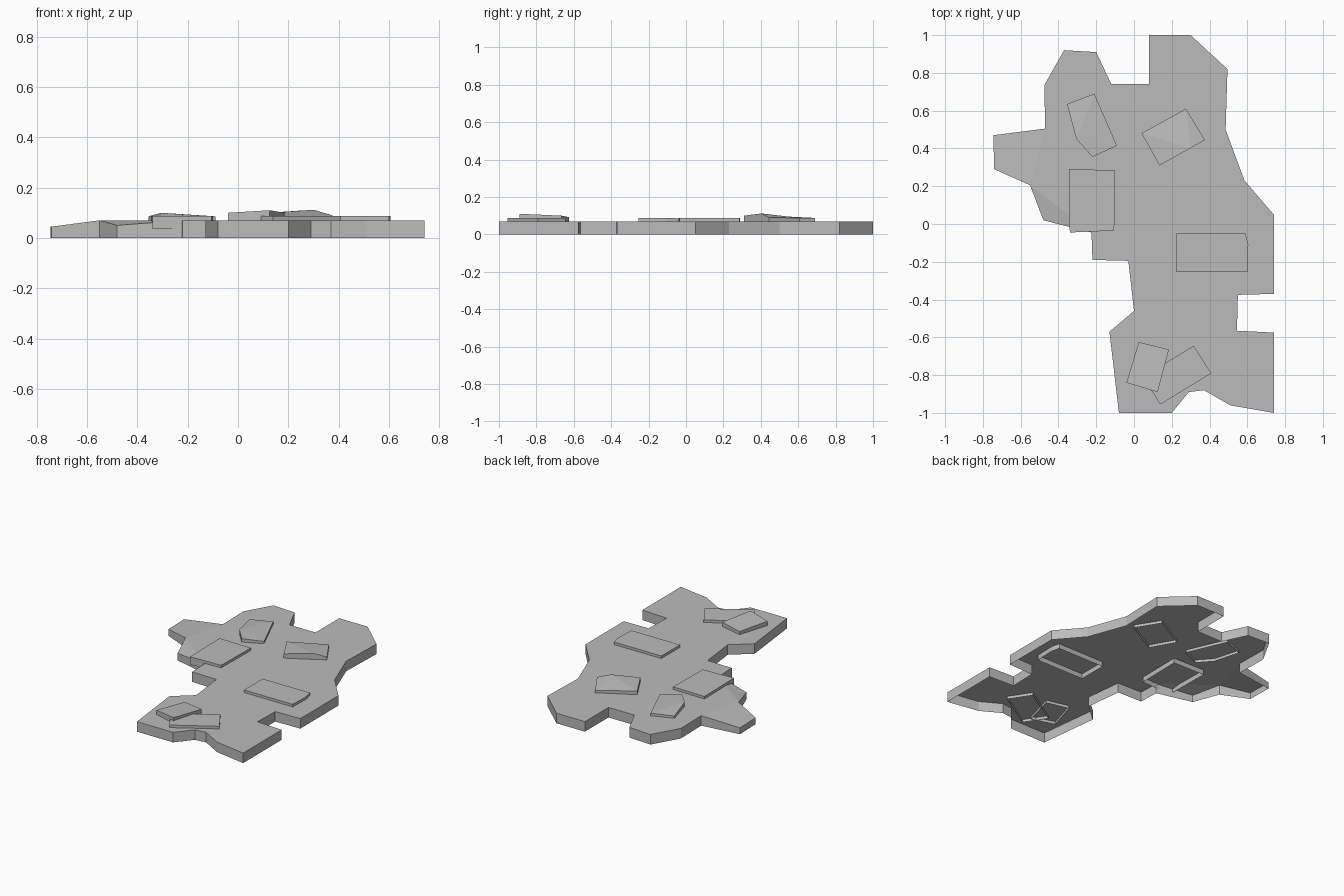
import bpy
import bmesh

default_cube = bpy.data.objects.get("Cube")
if default_cube:
    bpy.data.objects.remove(default_cube, do_unlink=True)

# One plain grey for the whole path piece
grey = bpy.data.materials.new("stone grey")
grey.use_nodes = True
grey.diffuse_color = (0.5, 0.5, 0.5, 1)
grey.node_tree.nodes["Principled BSDF"].inputs["Base Color"].default_value = grey.diffuse_color


def finish(name, bm):
    """Turn a bmesh into a named, flat shaded object."""
    mesh = bpy.data.meshes.new(name)
    bm.to_mesh(mesh)
    bm.free()
    mesh.materials.append(grey)
    obj = bpy.data.objects.new(name, mesh)
    bpy.context.scene.collection.objects.link(obj)
    return obj


def open_shell(name, rim, bottom, caps=None):
    """Counter-clockwise rim with skirt walls, a top cap and no underside."""
    bm = bmesh.new()
    top = [bm.verts.new(point) for point in rim]
    low = [bm.verts.new((x, y, bottom)) for x, y, z in rim]
    count = len(rim)
    for i in range(count):
        j = (i + 1) % count
        bm.faces.new((top[i], low[i], low[j], top[j]))
    for cap in caps or [range(count)]:
        bm.faces.new([top[i] for i in cap])
    return finish(name, bm)


# Ragged ground slab: starts at the sloping side tongue, runs counter-clockwise
SLAB_TOP = 0.07
outline = [
    (-0.47, 0.505), (-0.745, 0.47), (-0.74, 0.29), (-0.55, 0.205),
    (-0.48, 0.02), (-0.225, -0.045), (-0.22, -0.19), (-0.03, -0.195),
    (0, -0.46), (-0.13, -0.57), (-0.08, -1), (0.2, -1),
    (0.29, -0.89), (0.37, -0.88), (0.51, -0.96), (0.74, -1),
    (0.74, -0.575), (0.545, -0.565), (0.55, -0.375), (0.74, -0.37),
    (0.74, 0.05), (0.585, 0.23), (0.485, 0.5), (0.495, 0.82),
    (0.3, 1), (0.08, 1), (0.08, 0.74), (-0.12, 0.74),
    (-0.2, 0.91), (-0.37, 0.92), (-0.475, 0.735),
]
sunken = {1: 0.045, 2: 0.045, 4: 0.05}
rim = [(x, y, sunken.get(i, SLAB_TOP)) for i, (x, y) in enumerate(outline)]
tongue = [0, 1, 2, 3]
chipped_corner = [3, 4, 5]
flat_top = [0, 3] + list(range(5, len(rim)))
open_shell("ground_slab", rim, 0, [tongue, chipped_corner, flat_top])


# Paving stones: open shells whose skirts pass down through the slab
def level(points, height):
    return [(x, y, height) for x, y in points]


open_shell("paving_stone_right_middle", level(
    [(-0.345, 0.29), (-0.34, -0.045), (-0.105, -0.035), (-0.1, 0.285)], 0.088), 0.035)
open_shell("paving_stone_left_middle", level(
    [(0.225, -0.05), (0.225, -0.255), (0.6, -0.255), (0.605, -0.11), (0.59, -0.05)],
    0.088), 0.035)
open_shell("paving_stone_front_low", level(
    [(0.045, -0.81), (0.14, -0.955), (0.41, -0.79), (0.315, -0.645)], 0.088), 0.05)
open_shell("paving_stone_front_tilted", [
    (0.025, -0.625, 0.092), (-0.04, -0.84, 0.1),
    (0.125, -0.89, 0.11), (0.185, -0.665, 0.1)], 0.05)
open_shell("paving_stone_back_right", [
    (-0.355, 0.635, 0.086), (-0.305, 0.45, 0.1), (-0.22, 0.355, 0.094),
    (-0.09, 0.415, 0.086), (-0.21, 0.69, 0.088)], 0.05,
    [(0, 1, 4), (1, 2, 3), (1, 3, 4)])
open_shell("paving_stone_back_left", [
    (0.04, 0.48, 0.095), (0.135, 0.31, 0.1), (0.3, 0.402, 0.112),
    (0.375, 0.445, 0.09), (0.275, 0.61, 0.088)], 0.05,
    [(0, 1, 2), (0, 2, 4), (2, 3, 4)])
